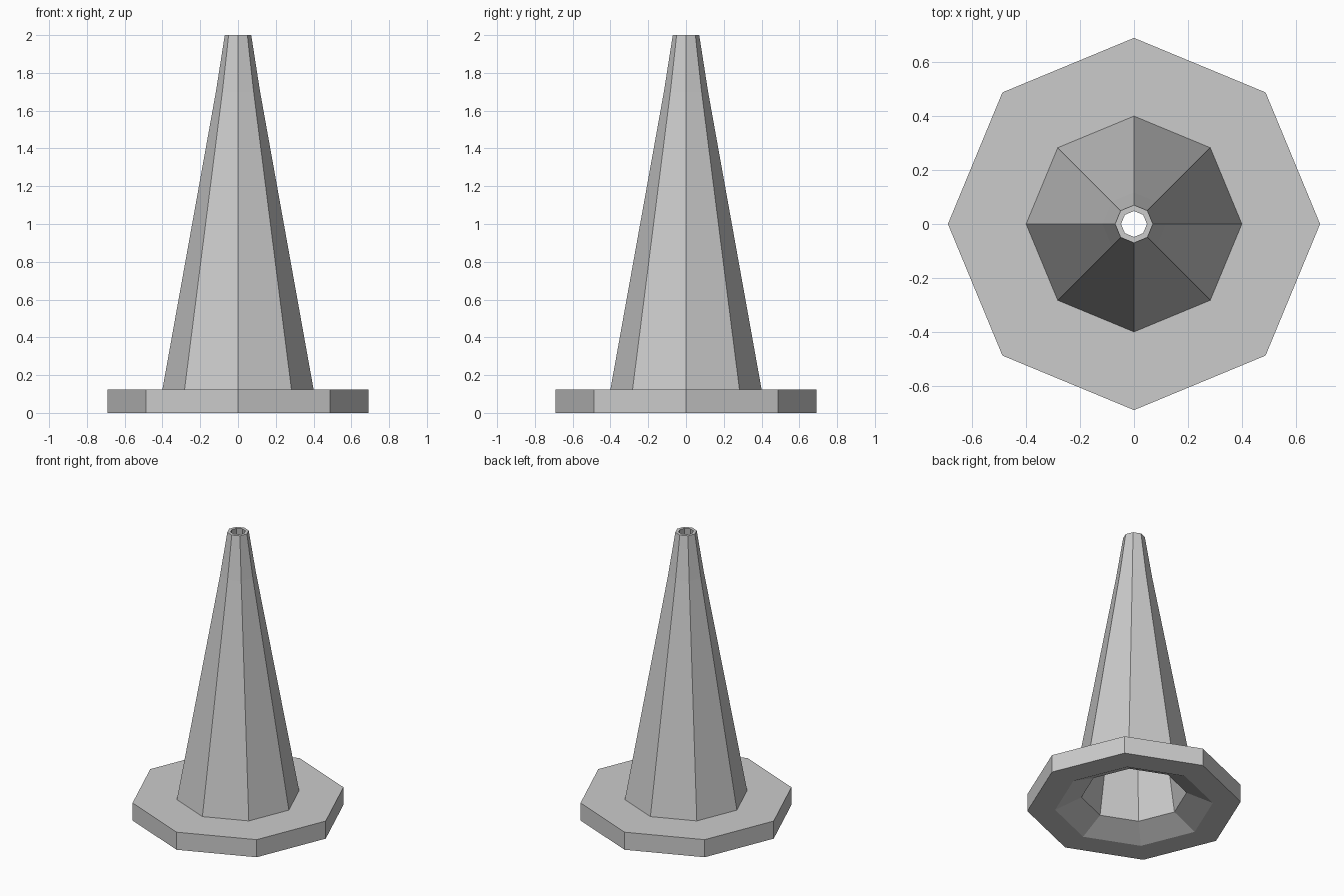
import bpy, bmesh
from math import cos, sin, tau

cube = bpy.data.objects.get("Cube")
if cube:
    bpy.data.objects.remove(cube, do_unlink=True)

SIDES = 8

grey = bpy.data.materials.new("plain_grey")
grey.use_nodes = True
colour = (0.6, 0.6, 0.6, 1)
grey.diffuse_color = colour
grey.node_tree.nodes["Principled BSDF"].inputs["Base Color"].default_value = colour


def lathe(name, profile):
    """Turn a closed (radius, height) profile into a flat-sided ring."""
    bm = bmesh.new()
    rings = []
    for r, z in profile:
        rings.append([bm.verts.new((r * cos(tau * i / SIDES), r * sin(tau * i / SIDES), z))
                      for i in range(SIDES)])
    for a, b in zip(rings, rings[1:] + rings[:1]):
        for i in range(SIDES):
            j = (i + 1) % SIDES
            bm.faces.new((a[i], a[j], b[j], b[i]))
    bmesh.ops.recalc_face_normals(bm, faces=bm.faces)
    mesh = bpy.data.meshes.new(name)
    bm.to_mesh(mesh)
    bm.free()
    mesh.materials.append(grey)
    obj = bpy.data.objects.new(name, mesh)
    bpy.context.collection.objects.link(obj)
    return obj


# Hollow cone and its foot in one shell: outside going up, then inside going down
lathe("traffic_cone", [
    (0.69, 0), (0.69, 0.125),      # foot rim
    (0.40, 0.125), (0.117, 1.7),   # outer wall
    (0.07, 2.0), (0.048, 2.0),     # open tip
    (0.09, 1.7), (0.34, 0.085),    # inner wall
    (0.51, 0),                     # flared underside
])
